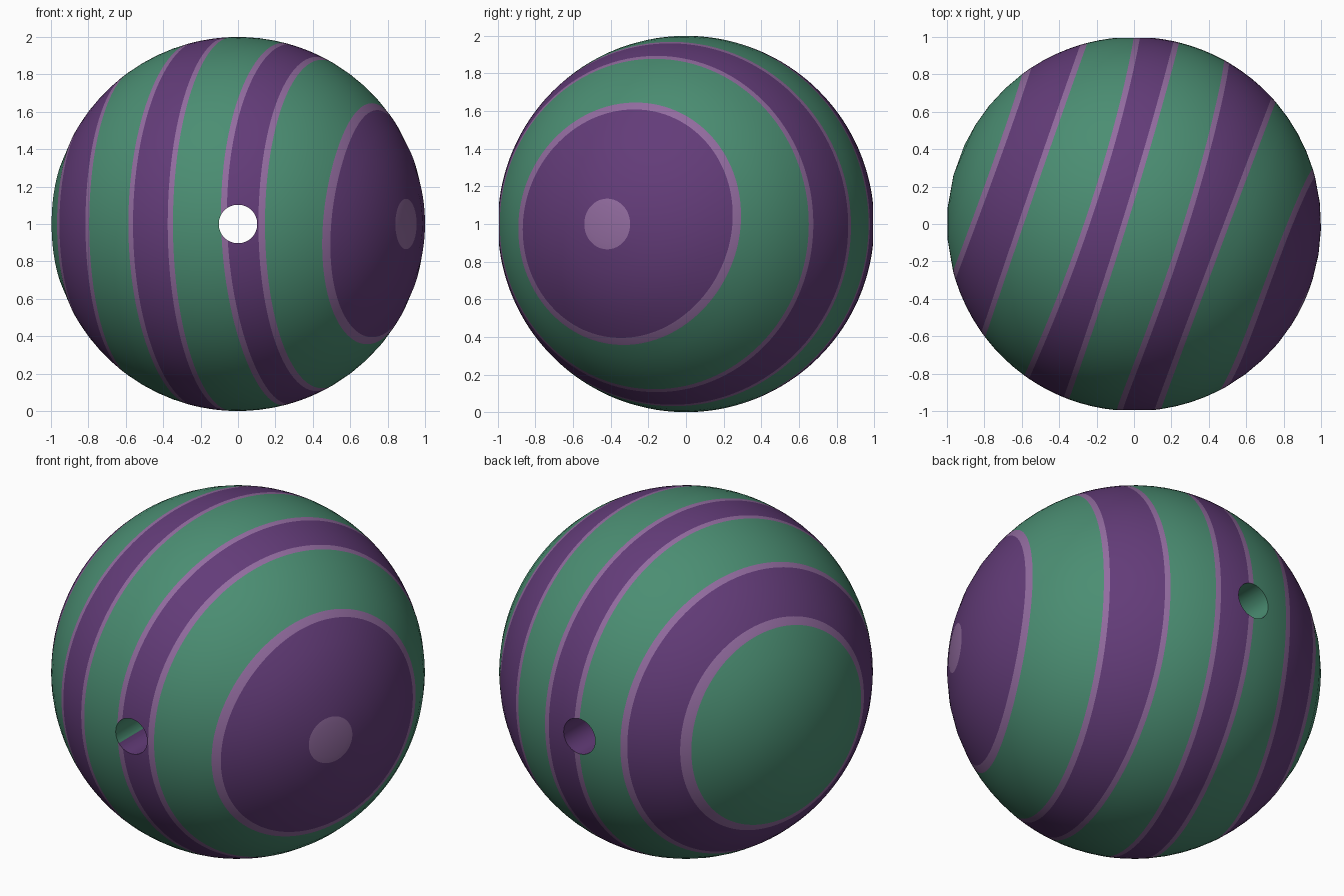
import bpy, bmesh, math
from mathutils import Vector

if "Cube" in bpy.data.objects:
    bpy.data.objects.remove(bpy.data.objects["Cube"])


def make_material(name, rgb):
    mat = bpy.data.materials.new(name)
    mat.use_nodes = True
    mat.diffuse_color = (*rgb, 1)
    mat.node_tree.nodes["Principled BSDF"].inputs["Base Color"].default_value = (*rgb, 1)
    return mat


GREEN, PURPLE, LILAC = range(3)
materials = [make_material("sea green", (0.07, 0.27, 0.17)),
             make_material("deep purple", (0.125, 0.045, 0.19)),
             make_material("pale lilac", (0.29, 0.15, 0.35))]

# Tilted stripe axis and the two directions across it
tilt = math.radians(25)
axis = Vector((math.cos(tilt), -math.sin(tilt), 0))
side = Vector((math.sin(tilt), math.cos(tilt), 0))
up = Vector((0, 0, 1))
centre = Vector((0, 0, 1))

# Wavy stripe edges: mean height on the axis, sway, bulge, skew
edges = [(0.766, 0.022, 0, -0.015), (0.48, 0.069, 0, 0), (0.202, 0.137, 0.05, 0.01),
         (-0.055, 0.136, 0.02, 0), (-0.306, 0.117, 0.05, 0), (-0.55, 0.085, -0.01, 0),
         (-0.825, 0.055, 0, 0)]
TRIM = 0.03      # width of the lilac edging, on the purple side
SEGMENTS = 128
STEPS = 4        # rings inside each colour band


def ring_angles(phi):
    """Polar angles of all rings at one angle round the axis."""
    keys = [0.0, 0.135]
    for i, (mean, sway, bulge, skew) in enumerate(edges):
        s = mean - sway * math.cos(phi) + bulge * math.sin(phi) ** 2 + skew * math.sin(2 * phi)
        pair = (s + TRIM, s) if i % 2 == 0 else (s, s - TRIM)
        keys += [math.acos(v) for v in pair]
    keys.append(math.pi)
    return [a + (b - a) * k / STEPS for a, b in zip(keys, keys[1:]) for k in range(STEPS)]


# Band colours from the spotted pole to the plain pole
bands = [LILAC, PURPLE] + [LILAC, GREEN, LILAC, PURPLE] * 3 + [LILAC, GREEN]

# Striped ball
bm = bmesh.new()
start = bm.verts.new(centre + axis)
end = bm.verts.new(centre - axis)
columns = []
for j in range(SEGMENTS):
    phi = math.tau * j / SEGMENTS
    out = side * math.cos(phi) + up * math.sin(phi)
    columns.append([bm.verts.new(centre + axis * math.cos(a) + out * math.sin(a))
                    for a in ring_angles(phi)[1:]])
for j, a in enumerate(columns):
    b = columns[(j + 1) % SEGMENTS]
    bm.faces.new((start, a[0], b[0])).material_index = bands[0]
    for k in range(len(a) - 1):
        face = bm.faces.new((a[k], a[k + 1], b[k + 1], b[k]))
        face.material_index = bands[(k + 1) // STEPS]
    bm.faces.new((a[-1], end, b[-1])).material_index = bands[-1]
bmesh.ops.recalc_face_normals(bm, faces=bm.faces)
mesh = bpy.data.meshes.new("striped_ball")
bm.to_mesh(mesh)
bm.free()
for mat in materials:
    mesh.materials.append(mat)
ball = bpy.data.objects.new("striped_ball", mesh)
bpy.context.collection.objects.link(ball)

# Straight hole from front to back
bpy.ops.mesh.primitive_cylinder_add(vertices=48, radius=0.103, depth=3, location=centre,
                                    rotation=(math.pi / 2, 0, 0))
cutter = bpy.context.object
cutter.name = "hole_cutter"
cutter.hide_render = True
for mat in materials:
    cutter.data.materials.append(mat)
cut = ball.modifiers.new("hole", "BOOLEAN")
cut.object = cutter
cut.operation = "DIFFERENCE"
cut.solver = "EXACT"
bpy.ops.object.select_all(action="DESELECT")
ball.select_set(True)
bpy.context.view_layer.objects.active = ball
bpy.ops.object.modifier_apply(modifier=cut.name)
bpy.data.objects.remove(cutter)

# Hole wall: green, with purple along the bottom and one side
for face in ball.data.polygons:
    c = face.center - centre
    if math.hypot(c.x, c.z) < 0.11 and abs(face.normal.y) < 0.3:
        purple = c.z < -0.06 or (c.x > 0.07 and abs(c.z) < 0.07)
        face.material_index = PURPLE if purple else GREEN

bpy.ops.object.shade_smooth_by_angle(angle=math.radians(35))
